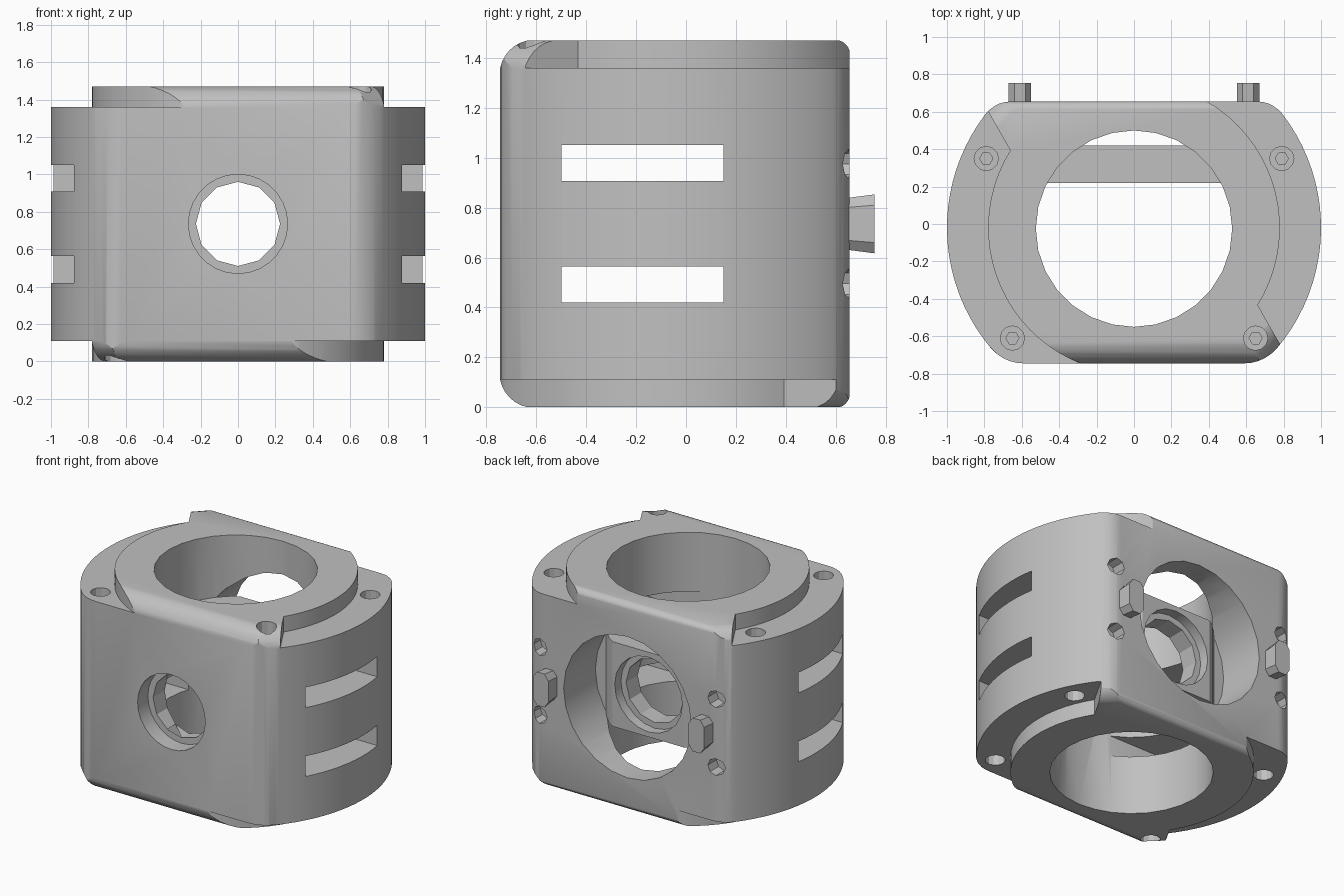
import bpy, bmesh, math
from mathutils import Vector

if "Cube" in bpy.data.objects:
    bpy.data.objects.remove(bpy.data.objects["Cube"], do_unlink=True)

GREY = (0.53, 0.53, 0.53, 1)
grey = bpy.data.materials.new("plain_grey")
grey.use_nodes = True
grey.diffuse_color = GREY
grey.node_tree.nodes["Principled BSDF"].inputs["Base Color"].default_value = GREY

CY = -0.02          # centre of the round plan
FRONT, BACK = -0.745, 0.655
TOP, STEP, MID = 1.47, 0.11, 0.735
GAP = 0.003         # keeps limiting shapes clear of flat faces


def prism(name, points, start, end, axis="Z"):
    """Extrude a 2D outline along an axis (Z: xy, X: yz, Y: xz)."""
    place = {"Z": lambda p, h: (p[0], p[1], h),
             "X": lambda p, h: (h, p[0], p[1]),
             "Y": lambda p, h: (p[0], h, p[1])}[axis]
    bm = bmesh.new()
    low = [bm.verts.new(place(p, start)) for p in points]
    high = [bm.verts.new(place(p, end)) for p in points]
    bm.faces.new(low)
    bm.faces.new(high)
    for i in range(len(points)):
        j = (i + 1) % len(points)
        bm.faces.new((low[i], low[j], high[j], high[i]))
    bmesh.ops.recalc_face_normals(bm, faces=bm.faces)
    mesh = bpy.data.meshes.new(name)
    bm.to_mesh(mesh)
    bm.free()
    mesh.materials.append(grey)
    ob = bpy.data.objects.new(name, mesh)
    bpy.context.collection.objects.link(ob)
    return ob


def arc(cx, cy, r, a0, a1, n):
    angles = [math.radians(a0 + (a1 - a0) * i / n) for i in range(n + 1)]
    return [(cx + r * math.cos(a), cy + r * math.sin(a)) for a in angles]


def disc(cx, cy, r, n):
    return arc(cx, cy, r, 0, 360, n)[:-1]


def box(x0, x1, y0, y1):
    return [(x0, y0), (x1, y0), (x1, y1), (x0, y1)]


def rounded_section(front, back, rf, rb):
    """Side section with one radius on the front edges and one on the back."""
    yf, yb, low, high = front + rf, back - rb, -GAP, TOP + GAP
    return (arc(yf, low + rf, rf, 180, 270, 8) + arc(yb, low + rb, rb, 270, 360, 6)
            + arc(yb, high - rb, rb, 0, 90, 6) + arc(yf, high - rf, rf, 90, 180, 8))


def combine(ob, other, operation):
    mod = ob.modifiers.new("combine", "BOOLEAN")
    mod.operation = operation
    mod.solver = "EXACT"
    mod.object = other
    bpy.ops.object.select_all(action="DESELECT")
    bpy.context.view_layer.objects.active = ob
    ob.select_set(True)
    bpy.ops.object.modifier_apply(modifier=mod.name)
    bpy.data.objects.remove(other, do_unlink=True)


def cut(ob, *args):
    combine(ob, prism("cutter", *args), "DIFFERENCE")


def soft_corner(p, c, q, n=5):
    p, c, q = Vector(p), Vector(c), Vector(q)
    return [tuple(p * (1 - t) ** 2 + c * 2 * t * (1 - t) + q * t * t)
            for t in [i / n for i in range(n + 1)]]


# Plan outline: round sides, flat front and back, softened corners
a_front = math.degrees(math.asin(FRONT - CY))
a_back = math.degrees(math.asin(BACK - CY))
side = arc(0, CY, 1, a_front + 6, a_back - 5, 20)
xf = math.cos(math.radians(a_front))
xb = math.cos(math.radians(a_back))
right_half = (soft_corner((xf - 0.1, FRONT), (xf, FRONT), side[0])[:-1] + side
              + soft_corner(side[-1], (xb, BACK), (xb - 0.08, BACK))[1:])
plan = right_half + [(-x, y) for x, y in reversed(right_half)]
body = prism("main_body", plan, 0, TOP)

# Rounded front and back edges
edges = rounded_section(FRONT - GAP, BACK + GAP, 0.14, 0.06)
combine(body, prism("edge_limit", edges, -1.2, 1.2, "X"), "INTERSECT")

# Lowered ledges around the round caps; a wedge stays raised at two opposite corners
ledge = [(0.95, -0.92)] + arc(0, 0, 0.78, -32, 80, 22) + [(0.2, 1.2), (1.5, 1.2), (1.5, -0.92)]
for s in (1, -1):
    cut(body, [(s * x, s * y + CY) for x, y in ledge], TOP - STEP, 1.7)
    cut(body, [(-s * x, s * y + CY) for x, y in ledge], -0.2, STEP)

# The edge rounding wraps around the wedge corners
corners = rounded_section(-1.017, 0.99, 0.16, 0.13)
for s in (1, -1):
    limit = prism("corner_limit", corners, -1.5, 1.5, "X")
    limit.rotation_euler.z = s * math.radians(45)
    combine(body, limit, "INTERSECT")

# Main bore, rear opening and inner bulkhead
BORE_Y, BORE_R = -0.025, 0.525
cut(body, disc(0, BORE_Y, BORE_R, 28), -0.1, 1.6)
cut(body, disc(0, MID, 0.5, 24), 0.3, 0.9, "Y")
bulkhead = prism("inner_bulkhead", disc(0, BORE_Y, BORE_R + 0.004, 28), MID - 0.3, MID + 0.3)
combine(bulkhead, prism("limit", box(-1, 1, 0.22, 0.42), -0.1, 1.6), "INTERSECT")
combine(body, bulkhead, "UNION")

# Front hole with counterbores
cut(body, disc(0, MID, 0.225, 12), -0.9, 0.5, "Y")
cut(body, disc(0, MID, 0.265, 28), -0.9, -0.63, "Y")
cut(body, disc(0, MID, 0.265, 20), 0.35, 0.6, "Y")

# Side slots
for z0 in (0.42, 0.907):
    cut(body, box(-0.5, 0.15, z0, z0 + 0.144), -1.2, 1.2, "X")

# Recessed screw holes, top and bottom, and rear screw holes
for s in (-1, 1):
    for x, y in ((0.79, 0.35), (0.65, -0.61)):
        for z0, z1, deep0, deep1 in ((1.28, 1.6, 1.2, 1.5), (-0.1, 0.19, -0.05, 0.27)):
            cut(body, disc(s * x, y, 0.065, 12), z0, z1)
            cut(body, disc(s * x, y, 0.035, 6), deep0, deep1)
    for dz in (-0.24, 0.24):
        cut(body, disc(s * 0.69, MID + dz, 0.06, 8), 0.56, 0.8, "Y")

# Rear lugs, slightly narrower at the root
lug = [(0.06, -0.075), (0.06, 0.075), (0.03, 0.118), (-0.03, 0.118),
       (-0.06, 0.075), (-0.06, -0.075), (-0.03, -0.118), (0.03, -0.118)]
for s, label in ((1, "left"), (-1, "right")):
    ob = prism("rear_lug_" + label, [(s * 0.61 + x, MID + z) for x, z in lug], 0.62, 0.755, "Y")
    for v in ob.data.vertices:
        if v.co.y < 0.7:
            v.co.z = MID + (v.co.z - MID) * 0.85

# Smooth shading with crisp edges on the body
bpy.ops.object.select_all(action="DESELECT")
body.select_set(True)
bpy.context.view_layer.objects.active = body
bpy.ops.object.shade_smooth_by_angle(angle=math.radians(28))
